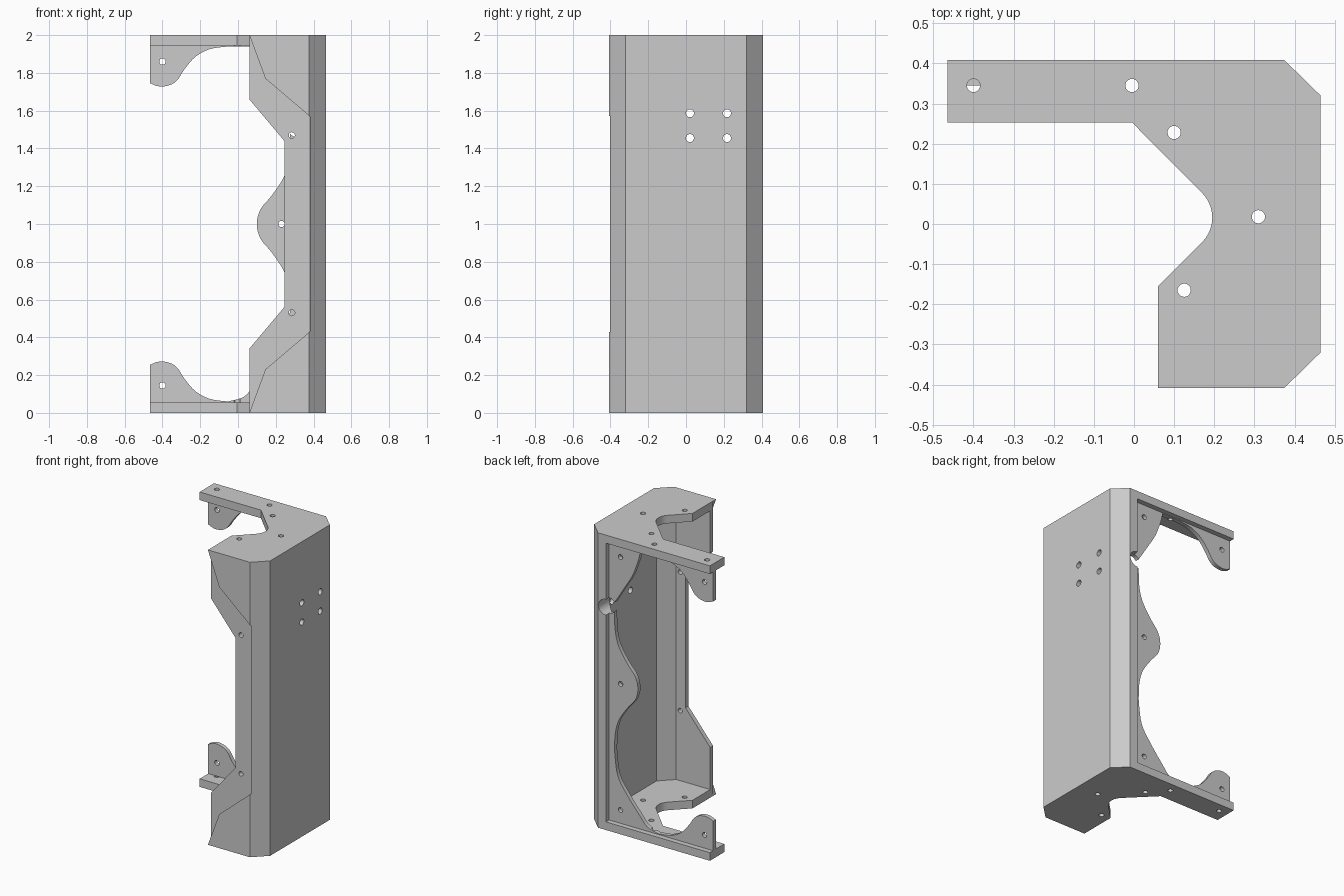
import bpy, bmesh, math
from mathutils import Vector

cube = bpy.data.objects.get("Cube")
if cube:
    bpy.data.objects.remove(cube, do_unlink=True)

grey = bpy.data.materials.new("plain_grey")
grey.use_nodes = True
COLOUR = (0.6, 0.6, 0.6, 1)
grey.diffuse_color = COLOUR
grey.node_tree.nodes["Principled BSDF"].inputs["Base Color"].default_value = COLOUR


def place(a, b, d, axis):
    """Map profile coordinates plus depth to 3D for an extrusion axis."""
    return {"x": (d, a, b), "y": (a, d, b), "z": (a, b, d)}[axis]


def build(name, points, axis, lo, hi):
    """Extrude a closed profile into a solid object."""
    bm = bmesh.new()
    face = bm.faces.new([bm.verts.new(place(a, b, lo, axis)) for a, b in points])
    out = bmesh.ops.extrude_face_region(bm, geom=[face])
    shift = Vector(place(0, 0, hi - lo, axis))
    bmesh.ops.translate(bm, vec=shift, verts=[v for v in out["geom"] if isinstance(v, bmesh.types.BMVert)])
    bmesh.ops.recalc_face_normals(bm, faces=bm.faces)
    mesh = bpy.data.meshes.new(name)
    bm.to_mesh(mesh)
    bm.free()
    mesh.materials.append(grey)
    obj = bpy.data.objects.new(name, mesh)
    bpy.context.collection.objects.link(obj)
    return obj


def carve(obj, prisms):
    """Cut prisms out of an object, one cutter at a time."""
    for p in prisms:
        cutter = build("cutter", *p)
        cutter.hide_render = True
        mod = obj.modifiers.new("cut", "BOOLEAN")
        mod.operation, mod.solver, mod.object = "DIFFERENCE", "EXACT", cutter
        bpy.context.view_layer.update()
        mesh = bpy.data.meshes.new_from_object(obj.evaluated_get(bpy.context.evaluated_depsgraph_get()))
        obj.modifiers.clear()
        obj.data = mesh
        bpy.data.objects.remove(cutter, do_unlink=True)


def arc(a, b, r, start, end, n):
    angles = [math.radians(start + (end - start) * i / n) for i in range(n + 1)]
    return [(a + r * math.cos(t), b + r * math.sin(t)) for t in angles]


def hole(a, b, r, axis, lo, hi):
    return (arc(a, b, r, 0, 360, 24)[:-1], axis, lo, hi)


def spline(pts, steps=5):
    """Smooth curve through the given points."""
    p = [Vector(q) for q in pts]
    p = [p[0] * 2 - p[1]] + p + [p[-1] * 2 - p[-2]]
    out = []
    for i in range(1, len(p) - 2):
        a, b, c, d = p[i - 1:i + 3]
        for k in range(steps):
            t = k / steps
            q = (b * 2 + (c - a) * t + (a * 2 - b * 5 + c * 4 - d) * t**2 + (b * 3 - a - c * 3 + d) * t**3) / 2
            out.append(tuple(q))
    return out + [pts[-1]]


def flip(pts):
    """Mirror a profile about mid height."""
    return [(x, 2 - z) for x, z in reversed(pts)]


PLATE = 0.055

# Deep step that sets the front lip back
half_step = [(0.0, 2.02), (0.0526, 2.02), (0.145, 1.77), (0.38, 1.57)]
front_step = (half_step + flip(half_step), "y", -0.5, -0.376)

# End plates with a rounded inner bay
corner_outline = [(0.375, 0.408), (0.465, 0.32), (0.465, -0.32), (0.375, -0.408), (0.06, -0.408)]
plate_outline = ([(-0.465, 0.408)] + corner_outline + [(0.06, -0.155)]
                 + arc(0.108, 0.016, 0.087, -45, 45, 10) + [(-0.005, 0.253), (-0.465, 0.253)])
plate_holes = [(-0.4, 0.345), (-0.005, 0.345), (0.1, 0.228), (0.31, 0.018), (0.125, -0.165)]
for name, z in (("bottom_plate", 0), ("top_plate", 2 - PLATE)):
    plate = build(name, plate_outline, "z", z, z + PLATE)
    carve(plate, [hole(x, y, 0.0165, "z", z - 0.1, z + 0.2) for x, y in plate_holes] + [front_step])

# Thick folded side wall with front lip and back rim
wall_outline = ([(0.315, 0.408)] + corner_outline
                + [(0.06, -0.345), (0.315, -0.345), (0.402, -0.258), (0.402, 0.258), (0.315, 0.345)])
wall = build("side_wall", wall_outline, "z", PLATE, 2 - PLATE)
front_cut = [(0.0, 1.66), (0.06, 1.66), (0.245, 1.44)]
cable_notch = hole(0.318, 1.51, 0.053, "y", 0.2, 0.5)
carve(wall, [(front_cut + flip(front_cut), "y", -0.5, -0.3), front_step, cable_notch]
      + [hole(y, z, 0.021, "x", 0.35, 0.5) for y in (0.021, 0.217) for z in (1.455, 1.586)]
      + [hole(0.285, z, 0.016, "y", -0.5, -0.3) for z in (0.53, 1.47)])

# Scalloped back flange
tab = spline([(-0.465, 1.745), (-0.43, 1.731), (-0.395, 1.728), (-0.35, 1.74), (-0.317, 1.767),
              (-0.286, 1.815), (-0.228, 1.883), (-0.148, 1.926), (-0.053, 1.94)])
top_corner = spline([(0.08, 1.94), (0.098, 1.87), (0.14, 1.76), (0.2, 1.66), (0.275, 1.54)])
half_bump = [(0.275, 1.46), (0.27, 1.35), (0.243, 1.25), (0.18, 1.153), (0.127, 1.09), (0.106, 1.045), (0.1, 1.0)]
bump = spline(half_bump + flip(half_bump)[1:])
bottom_corner = spline([(0.275, 0.52), (0.25, 0.37), (0.18, 0.26), (0.085, 0.145), (0.03, 0.085), (-0.053, 0.06)])
flange_outline = ([(-0.465, 1.945)] + tab + top_corner + bump + bottom_corner[1:-1] + flip(tab)
                  + [(-0.465, PLATE), (0.37, PLATE), (0.37, 1.945)])
flange = build("back_flange", flange_outline, "y", 0.345, 0.373)
flange_holes = [(x, z) for x in (-0.4, 0.23) for z in (0.145, 1.86)] + [(0.23, 1.0)]
carve(flange, [hole(x, z, 0.017, "y", 0.3, 0.45) for x, z in flange_holes]
      + [cable_notch, hole(-0.005, 0.345, 0.0165, "z", -0.1, 2.1)])

# Crisp folds, smooth curves
for obj in bpy.context.collection.objects:
    obj.select_set(obj.name in ("bottom_plate", "top_plate", "side_wall", "back_flange"))
bpy.context.view_layer.objects.active = wall
bpy.ops.object.shade_smooth_by_angle(angle=math.radians(25))
